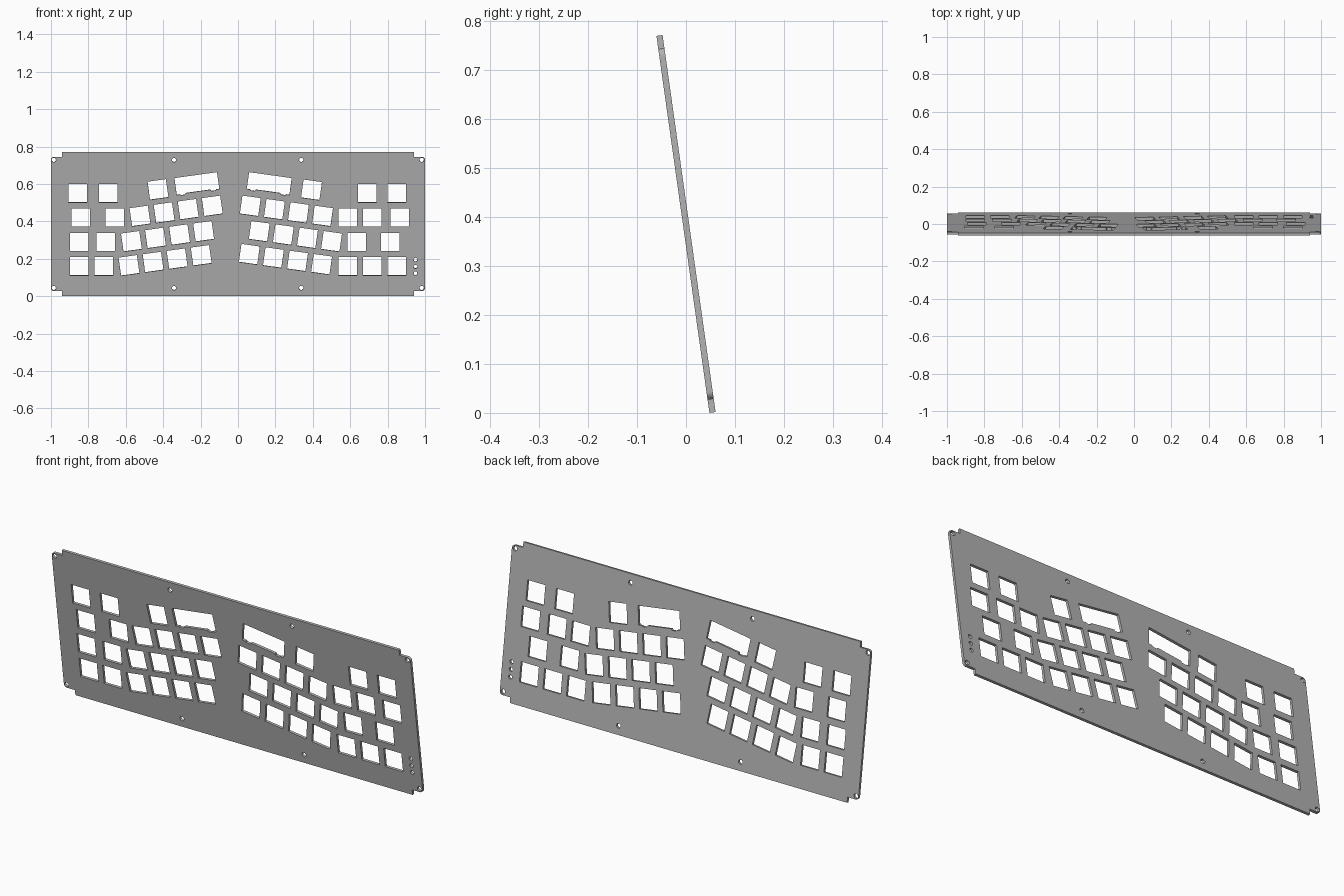
import bpy, bmesh
from math import cos, sin, pi, radians
from mathutils import Matrix

if "Cube" in bpy.data.objects:
    bpy.data.objects.remove(bpy.data.objects["Cube"])

THICK = 0.0127
LEAN = radians(8)      # forward lean of the whole plate
SPLAY = radians(8)     # rotation of the angled key groups
PITCH = 0.13
KEY = 0.0495           # half width of a switch cutout

curve = bpy.data.curves.new("plate_profile", "CURVE")
curve.dimensions = "2D"
curve.fill_mode = "BOTH"
curve.extrude = THICK / 2


def loop(points, cx=0, cy=0, angle=0):
    """Add one closed outline, turned and moved into place."""
    spline = curve.splines.new("POLY")
    spline.points.add(len(points) - 1)
    c, s = cos(angle), sin(angle)
    for p, (x, y) in zip(spline.points, points):
        p.co = (cx + x * c - y * s, cy + x * s + y * c, 0, 1)
    spline.use_cyclic_u = True


def circle(cx, cy, r, n=20):
    loop([(r * cos(2 * pi * i / n), r * sin(2 * pi * i / n)) for i in range(n)], cx, cy)


def key(cx, cy, angle=0):
    loop([(-KEY, -KEY), (KEY, -KEY), (KEY, KEY), (-KEY, KEY)], cx, cy, angle)


# Outer outline: stepped corners with a small rounded ear, mirrored to all four
W, H, STEP_X, STEP_Y, R = 1.0, 0.389, 0.94, 0.362, 0.016
arc = [(W - R + R * cos(i * pi / 12), STEP_Y - R + R * sin(i * pi / 12)) for i in range(7)]
corner = arc + [(STEP_X, STEP_Y), (STEP_X, H)]
half = corner + [(-x, y) for x, y in reversed(corner)]
loop(half + [(x, -y) for x, y in reversed(half)])

# Straight switch cutouts
straight_rows = {
    0.166: (-0.856, -0.695, 0.69, 0.85),
    0.036: (-0.84, -0.658, 0.588, 0.719, 0.866),
    -0.096: (-0.85, -0.706, 0.636, 0.813),
    -0.228: (-0.85, -0.719, 0.586, 0.717, 0.848),
}
for y, row in straight_rows.items():
    for x in row:
        key(x, y)

# Splayed switch cutouts: each row runs inward and upward from its outer key
splayed_rows = [
    (-0.428, 0.187, 1), (-0.524, 0.044, 4), (-0.57, -0.093, 4), (-0.583, -0.223, 4),
    (0.393, 0.185, 1), (0.452, 0.044, 4), (0.5, -0.093, 4), (0.447, -0.217, 4),
]
for x, y, count in splayed_rows:
    inward = 1 if x < 0 else -1
    for i in range(count):
        d = i * PITCH
        key(x + inward * d * cos(SPLAY), y + d * sin(SPLAY), inward * SPLAY)

# Wide cutouts with small stabiliser tabs on the lower edge
side = [(0.066, -0.043), (0.07, -0.051), (0.094, -0.051), (0.097, -0.046),
        (0.115, -0.046), (0.115, 0.046)]
wide = side + [(-x, y) for x, y in reversed(side)]
loop(wide, -0.22, 0.219, SPLAY)
loop(wide, 0.167, 0.219, -SPLAY)

# Screw holes and indicator holes
for x in (-0.985, -0.342, 0.338, 0.982):
    for y in (-0.345, 0.346):
        circle(x, y, 0.0115)
for i in range(3):
    circle(0.949, -0.193 - i * 0.0365, 0.01)

# Turn the filled profile into a mesh and stand it up
helper = bpy.data.objects.new("plate_profile", curve)
bpy.context.collection.objects.link(helper)
graph = bpy.context.evaluated_depsgraph_get()
mesh = bpy.data.meshes.new_from_object(helper.evaluated_get(graph))
bpy.data.objects.remove(helper)

bm = bmesh.new()
bm.from_mesh(mesh)
bmesh.ops.remove_doubles(bm, verts=bm.verts, dist=1e-5)
bm.transform(Matrix.Rotation(pi / 2 + LEAN, 4, "X"))
bmesh.ops.translate(bm, verts=bm.verts, vec=(0, 0, -min(v.co.z for v in bm.verts)))
bmesh.ops.recalc_face_normals(bm, faces=bm.faces)
for f in bm.faces:
    f.smooth = False
bm.to_mesh(mesh)
bm.free()

# Plain grey metal
metal = bpy.data.materials.new("plate_grey")
metal.use_nodes = True
grey = (0.45, 0.45, 0.45, 1)
metal.diffuse_color = grey
metal.node_tree.nodes["Principled BSDF"].inputs["Base Color"].default_value = grey
mesh.materials.clear()
mesh.materials.append(metal)

plate = bpy.data.objects.new("switch_plate", mesh)
bpy.context.collection.objects.link(plate)
